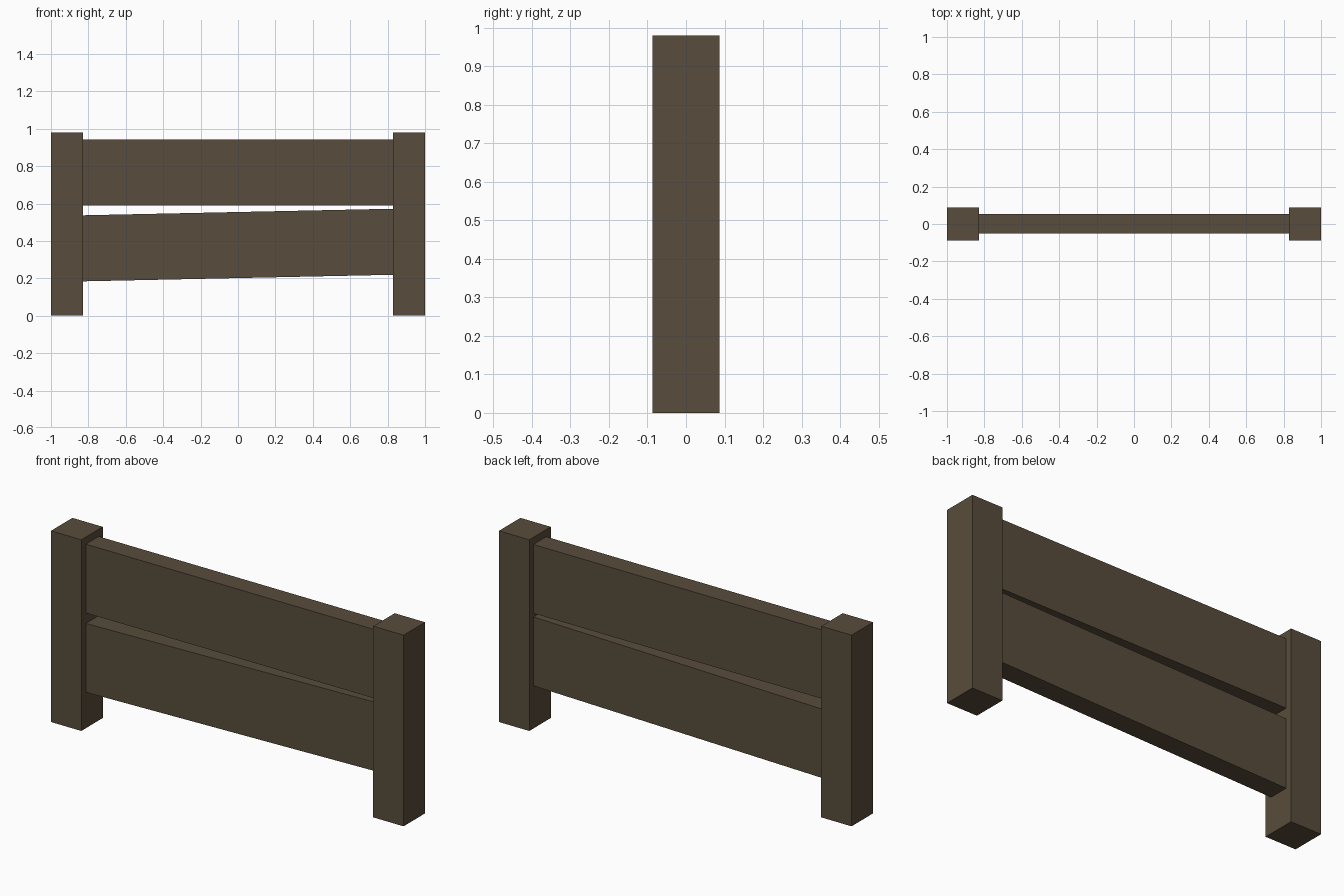
import bpy
import math

cube = bpy.data.objects.get("Cube")
if cube:
    bpy.data.objects.remove(cube, do_unlink=True)

# Dark brown timber
COLOUR = (0.098, 0.073, 0.045, 1.0)
wood = bpy.data.materials.new("dark_brown_wood")
wood.use_nodes = True
wood.diffuse_color = COLOUR
shader = next(n for n in wood.node_tree.nodes if n.type == "BSDF_PRINCIPLED")
shader.inputs["Base Color"].default_value = COLOUR
shader.inputs["Roughness"].default_value = 0.9


def beam(name, centre, size, tilt=0.0):
    """Square-edged timber, optionally tilted in the plane of the fence."""
    bpy.ops.mesh.primitive_cube_add(size=1, location=centre)
    obj = bpy.context.object
    obj.name = name
    obj.scale = size
    bpy.ops.object.transform_apply(location=False, rotation=False, scale=True)
    obj.rotation_euler.y = -tilt
    obj.data.materials.append(wood)
    return obj


HEIGHT = 0.98
POST = 0.172
INNER = 1 - POST

# Posts at both ends
for side, sign in (("left", 1), ("right", -1)):
    beam(f"{side}_post", (sign * (1 - POST / 2), 0, HEIGHT / 2),
         (POST, POST + 0.002, HEIGHT))

# Level upper board and slightly tilted lower board, let into the posts
board = (2 * INNER + 0.02, 0.104, 0.353)
beam("upper_board", (0, 0.002, 0.767), board)
beam("lower_board", (0, 0.002, 0.378), board, math.atan2(0.035, 2 * INNER))
